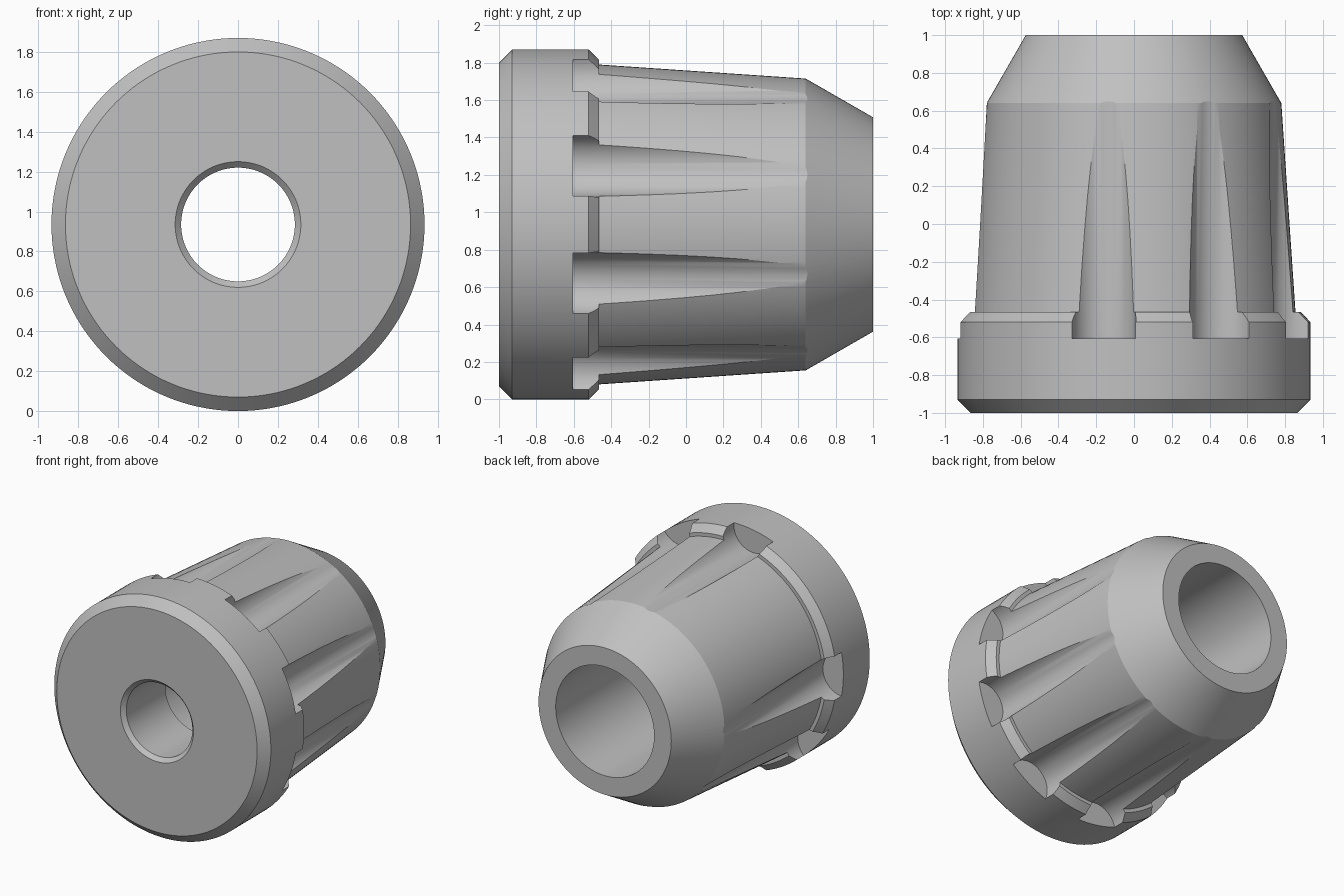
import bpy, bmesh, math
from mathutils import Matrix, Vector

if "Cube" in bpy.data.objects:
    bpy.data.objects.remove(bpy.data.objects["Cube"], do_unlink=True)

RADIUS = 0.935
GROOVES = 9


def new_object(name, bm):
    bmesh.ops.recalc_face_normals(bm, faces=bm.faces[:])
    mesh = bpy.data.meshes.new(name)
    bm.to_mesh(mesh)
    bm.free()
    obj = bpy.data.objects.new(name, mesh)
    bpy.context.collection.objects.link(obj)
    obj.location.z = RADIUS
    return obj


grey = bpy.data.materials.new("plain grey")
grey.use_nodes = True
colour = (0.53, 0.53, 0.53, 1)
grey.diffuse_color = colour
grey.node_tree.nodes["Principled BSDF"].inputs["Base Color"].default_value = colour

# Flanged, tapered body with a stepped bore: closed (y, radius) profile
profile = [
    (-1, 0.315), (-1, 0.865), (-0.93, RADIUS), (-0.52, RADIUS),
    (-0.465, 0.882), (-0.465, 0.855), (0.64, 0.78), (1, 0.573),
    (1, 0.425), (-0.49, 0.425), (-0.49, 0.285), (-0.97, 0.285),
]
bm = bmesh.new()
verts = [bm.verts.new((0, y, r)) for y, r in profile]
edges = [bm.edges.new((v, verts[i - 1])) for i, v in enumerate(verts)]
bmesh.ops.spin(bm, geom=verts + edges, cent=(0, 0, 0), axis=(0, 1, 0),
               angle=math.tau, steps=144, use_merge=True)
bmesh.ops.remove_doubles(bm, verts=bm.verts[:], dist=0.0001)
body = new_object("fluted_body", bm)
body.data.materials.append(grey)

# Round flute cutters, sheared slightly outwards towards the back
START, END, FLUTE = -0.605, 0.85, 0.172
bm = bmesh.new()
for i in range(GROOVES):
    made = bmesh.ops.create_cone(bm, cap_ends=True, segments=64, radius1=FLUTE,
                                 radius2=FLUTE, depth=END - START)["verts"]
    turn = Matrix.Rotation(math.radians(-10) + i * math.tau / GROOVES, 4, 'Y')
    lie_down = Matrix.Rotation(math.pi / 2, 4, 'X')
    for v in made:
        p = lie_down @ v.co
        y = p.y + (START + END) / 2
        v.co = turn @ Vector((p.x, y, p.z + 0.931 + 0.0125 * (y - START)))
cutter = new_object("flute_cutter", bm)
cutter.hide_render = True

cut = body.modifiers.new("flutes", 'BOOLEAN')
cut.operation = 'DIFFERENCE'
cut.solver = 'EXACT'
cut.object = cutter

bpy.ops.object.select_all(action='DESELECT')
bpy.context.view_layer.objects.active = body
body.select_set(True)
bpy.ops.object.modifier_apply(modifier=cut.name)
bpy.data.objects.remove(cutter, do_unlink=True)
bpy.ops.object.shade_smooth_by_angle(angle=math.radians(25))
